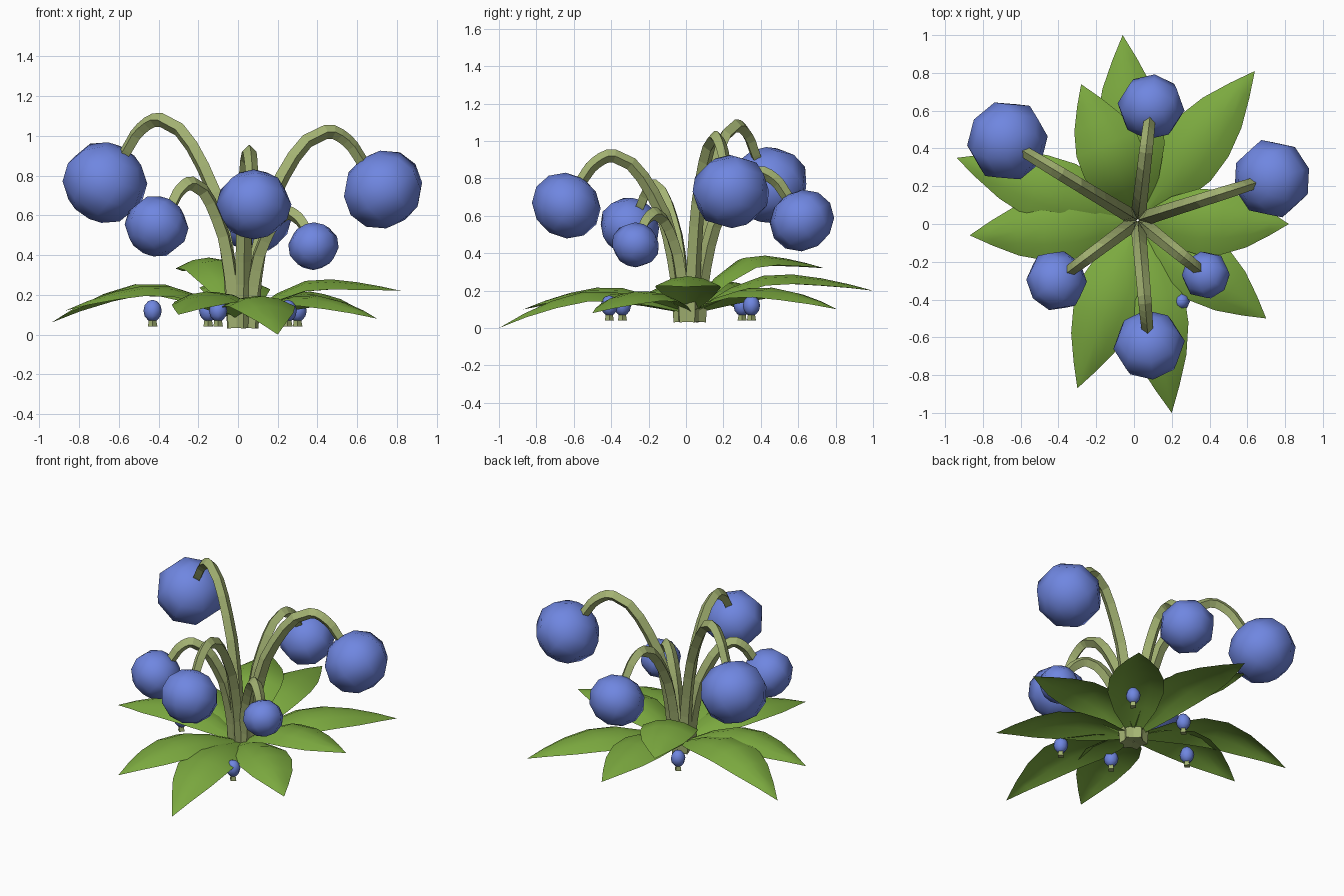
import bpy, bmesh, math
from mathutils import Vector

cube = bpy.data.objects.get("Cube")
if cube:
    bpy.data.objects.remove(cube, do_unlink=True)


def make_material(name, rgb):
    mat = bpy.data.materials.new(name)
    mat.use_nodes = True
    mat.diffuse_color = (*rgb, 1)
    mat.node_tree.nodes["Principled BSDF"].inputs["Base Color"].default_value = (*rgb, 1)
    return mat


BLUE = make_material("bell blue", (0.16, 0.24, 0.75))
LEAF = make_material("leaf green", (0.2, 0.4, 0.05))
STEM = make_material("pale stem green", (0.37, 0.45, 0.17))
CENTRE = Vector((0.02, 0.02, 0))


def add_mesh(name, mesh, mat, angle=None):
    mesh.materials.clear()
    mesh.materials.append(mat)
    obj = bpy.data.objects.new(name, mesh)
    bpy.context.collection.objects.link(obj)
    if angle:
        bpy.ops.object.select_all(action='DESELECT')
        obj.select_set(True)
        bpy.context.view_layer.objects.active = obj
        bpy.ops.object.shade_smooth_by_angle(angle=math.radians(angle))
    return obj


def add_ball(name, centre, axis, radius, half_height):
    """Faceted ball whose poles follow the given axis."""
    bm = bmesh.new()
    bmesh.ops.create_uvsphere(bm, u_segments=8, v_segments=6, radius=1)
    bmesh.ops.scale(bm, vec=(radius, radius, half_height), verts=bm.verts)
    turn = axis.to_track_quat('Z', 'Y').to_matrix()
    bmesh.ops.rotate(bm, cent=(0, 0, 0), matrix=turn, verts=bm.verts)
    bmesh.ops.translate(bm, vec=centre, verts=bm.verts)
    mesh = bpy.data.meshes.new(name)
    bm.to_mesh(mesh)
    bm.free()
    add_mesh(name, mesh, BLUE, 50)


def add_stem(name, path, thickness):
    """Four-sided tapering tube along a smooth path."""
    curve = bpy.data.curves.new(name + "_path", 'CURVE')
    curve.dimensions = '3D'
    curve.resolution_u = 3
    curve.bevel_depth = thickness
    curve.bevel_resolution = 0
    curve.use_fill_caps = True
    spline = curve.splines.new('BEZIER')
    spline.use_smooth = False
    spline.bezier_points.add(len(path) - 1)
    for i, (point, co) in enumerate(zip(spline.bezier_points, path)):
        point.co = co
        point.handle_left_type = point.handle_right_type = 'AUTO'
        point.radius = 1.35 - 0.4 * i / (len(path) - 1)
    helper = bpy.data.objects.new(name + "_path", curve)
    bpy.context.collection.objects.link(helper)
    graph = bpy.context.evaluated_depsgraph_get()
    mesh = bpy.data.meshes.new_from_object(helper.evaluated_get(graph))
    bpy.data.objects.remove(helper, do_unlink=True)
    mesh.name = name
    add_mesh(name, mesh, STEM)


def add_leaf(name, tip, peak):
    """Pointed arching leaf with drooping sides."""
    tip = Vector(tip)
    flat = Vector((tip.x, tip.y, 0)) - CENTRE
    side = Vector((-flat.y, flat.x, 0)).normalized()
    # fraction along the leaf, half width
    outline = [(0.04, 0.04), (0.22, 0.13), (0.4, 0.175), (0.56, 0.17),
               (0.72, 0.13), (0.87, 0.065)]
    bm = bmesh.new()
    rows = []
    for t, width in outline:
        if t < 0.5:
            z = 0.08 + (peak - 0.08) * math.sin(math.pi * t)
        else:
            z = peak + (tip.z - peak) * ((t - 0.5) * 2) ** 1.6
        mid = CENTRE + flat * t + Vector((0, 0, z))
        row = []
        for s in (-1, -0.5, 0, 0.5, 1):
            drop = Vector((0, 0, -0.3 * width * s * s))
            row.append(bm.verts.new(mid + side * width * s + drop))
        rows.append(row)
    for a, b in zip(rows, rows[1:]):
        for i in range(4):
            bm.faces.new((a[i], a[i + 1], b[i + 1], b[i]))
    end = bm.verts.new(tip)
    for i in range(4):
        bm.faces.new((rows[-1][i], rows[-1][i + 1], end))
    bmesh.ops.recalc_face_normals(bm, faces=bm.faces)
    if sum(f.normal.z for f in bm.faces) < 0:
        bmesh.ops.reverse_faces(bm, faces=bm.faces)
    mesh = bpy.data.meshes.new(name)
    bm.to_mesh(mesh)
    bm.free()
    add_mesh(name, mesh, LEAF, 60)


# Rosette of leaves: tip position, arch height
leaves = [((-0.06, 1.0, 0.2), 0.29), ((0.64, 0.81, 0.1), 0.22),
          ((0.82, 0.0, 0.22), 0.28), ((0.7, -0.5, 0.08), 0.2),
          ((0.2, -1.0, 0.0), 0.2), ((-0.3, -0.87, 0.1), 0.22),
          ((-0.87, -0.06, 0.12), 0.25), ((-0.94, 0.35, 0.06), 0.26),
          ((-0.28, 0.74, 0.32), 0.39)]
for i, (tip, peak) in enumerate(leaves):
    add_leaf(f"leaf_{i + 1}", tip, peak)

# Nodding flowers: bell centre, bell radius, stem end, stem arch height
flowers = [((-0.67, 0.44, 0.765), 0.22, (-0.56, 0.37, 0.93), 1.08),
           ((0.09, 0.62, 0.575), 0.178, (0.08, 0.53, 0.72), 0.83),
           ((0.73, 0.24, 0.73), 0.212, (0.62, 0.21, 0.88), 1.02),
           ((0.38, -0.27, 0.445), 0.13, (0.33, -0.23, 0.55), 0.61),
           ((0.08, -0.64, 0.655), 0.19, (0.07, -0.55, 0.8), 0.92),
           ((-0.41, -0.3, 0.545), 0.165, (-0.33, -0.24, 0.66), 0.76)]
for i, (centre, radius, end, peak) in enumerate(flowers):
    centre, end = Vector(centre), Vector(end)
    reach = Vector((end.x, end.y, 0)) - CENTRE
    root = CENTRE + reach.normalized() * 0.045
    span = Vector((end.x, end.y, 0)) - root
    # fraction outward, height
    steps = [(0, 0.035), (0.07, 0.4 * peak), (0.29, 0.78 * peak),
             (0.68, peak), (0.87, peak - 0.3 * (peak - end.z))]
    path = [root + span * f + Vector((0, 0, z)) for f, z in steps]
    path.append(end)
    path.append(end.lerp(centre, 0.25))
    add_stem(f"flower_stem_{i + 1}", path, 0.031)
    add_ball(f"flower_bell_{i + 1}", centre, end - centre, radius, radius * 0.9)

# Small buds under the leaves
buds = [(0.3, 0.35), (-0.15, 0.3), (0.25, -0.41), (-0.1, -0.34), (-0.43, 0.0)]
for i, (x, y) in enumerate(buds):
    add_stem(f"bud_stem_{i + 1}", [(x, y, 0.04), (x, y, 0.06), (x, y, 0.09)], 0.018)
    add_ball(f"bud_{i + 1}", Vector((x, y, 0.12)), Vector((0, 0, 1)), 0.046, 0.055)
